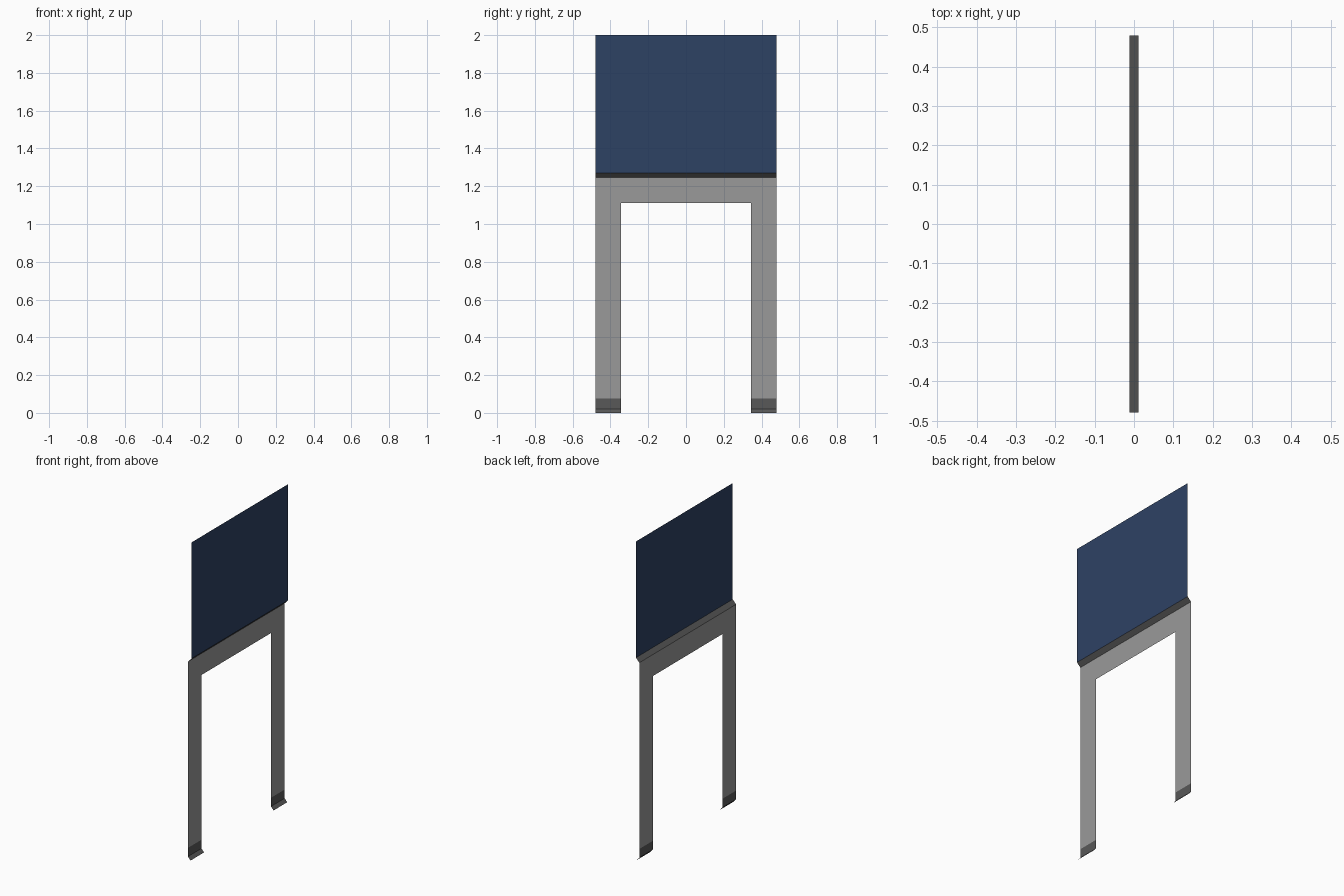
import bpy

if "Cube" in bpy.data.objects:
    bpy.data.objects.remove(bpy.data.objects["Cube"])

X_LEG, X_PANEL = -0.012, 0.012   # thin sheet planes


def material(name, rgb):
    m = bpy.data.materials.new(name)
    m.diffuse_color = (*rgb, 1)
    m.use_nodes = True
    m.node_tree.nodes["Principled BSDF"].inputs["Base Color"].default_value = m.diffuse_color
    return m


grey = material("light_grey", (0.32, 0.32, 0.32))
dark = material("dark_grey", (0.098, 0.098, 0.098))
blue = material("navy_blue", (0.027, 0.054, 0.127))


def sheet(name, profile, y0, y1, mat, mirror=False):
    """Sweep an open (x, z) profile, listed bottom to top, along y."""
    verts, faces = [], []
    for x, z in profile:
        verts += [(x, y0, z), (x, y1, z)]
    for i in range(len(profile) - 1):
        a = 2 * i
        faces.append((a, a + 1, a + 3, a + 2))
    me = bpy.data.meshes.new(name)
    me.from_pydata(verts, [], faces)
    me.materials.append(mat)
    ob = bpy.data.objects.new(name, me)
    bpy.context.collection.objects.link(ob)
    if mirror:
        mod = ob.modifiers.new("mirror", 'MIRROR')
        mod.use_axis = (False, True, False)
    return ob


# Upper panel
sheet("back_panel", [(X_PANEL, 1.27), (X_PANEL, 2.0)], -0.48, 0.48, blue)
# Sloping ledge joining the panel to the frame
sheet("ledge", [(X_LEG, 1.245), (X_PANEL, 1.27)], -0.48, 0.48, dark)
# Cross rail and legs
sheet("cross_rail", [(X_LEG, 1.11), (X_LEG, 1.245)], -0.48, 0.48, grey)
sheet("legs", [(X_LEG, 0.075), (X_LEG, 1.11)], 0.345, 0.48, grey, True)
# Dark feet, kinked at the floor
sheet("feet", [(0.006, 0.0), (X_LEG, 0.02), (X_LEG, 0.075)],
      0.345, 0.48, dark, True)
